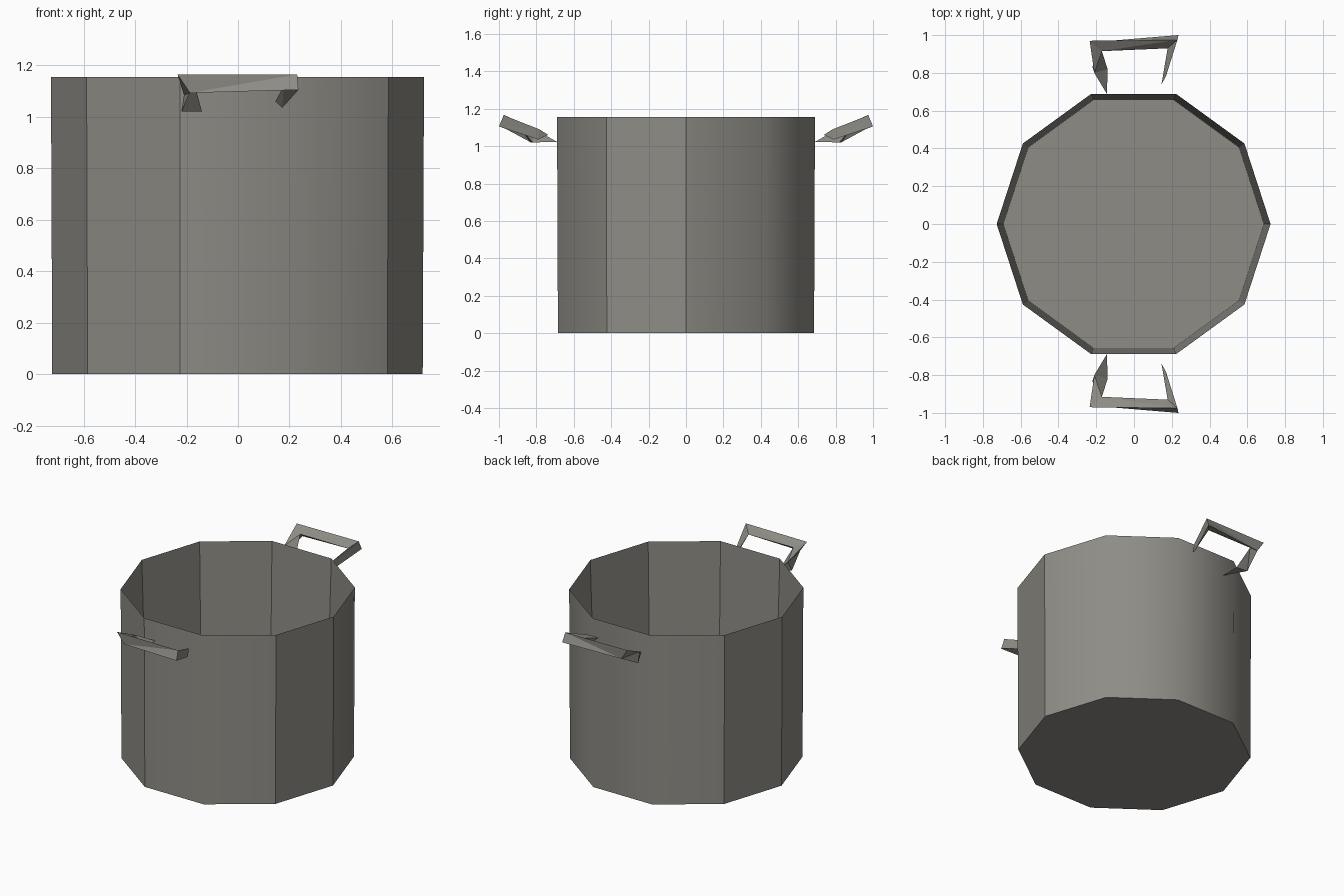
import bpy, bmesh, math

if "Cube" in bpy.data.objects:
    bpy.data.objects.remove(bpy.data.objects["Cube"])

metal = bpy.data.materials.new("warm_grey_metal")
metal.diffuse_color = (0.27, 0.262, 0.235, 1)
metal.use_nodes = True
metal.node_tree.nodes["Principled BSDF"].inputs["Base Color"].default_value = metal.diffuse_color


def add_object(name, bm):
    bmesh.ops.recalc_face_normals(bm, faces=bm.faces)
    me = bpy.data.meshes.new(name)
    bm.to_mesh(me)
    bm.free()
    me.materials.append(metal)
    ob = bpy.data.objects.new(name, me)
    bpy.context.collection.objects.link(ob)
    return ob


def bridge(bm, a, b):
    n = len(a)
    return [bm.faces.new((a[i], a[(i + 1) % n], b[(i + 1) % n], b[i])) for i in range(n)]


# Ten-sided pot: outer wall, rim and slightly tapered inner wall
SIDES = 10
SOFT = {36, 72, 108, 288}  # wall corners that are shaded smooth
bm = bmesh.new()
rings = []
for r, z in [(0.72, 0.0), (0.725, 1.155), (0.69, 0.03)]:
    rings.append([bm.verts.new((r * math.cos(math.tau * i / SIDES) - 0.002,
                                r * math.sin(math.tau * i / SIDES), z))
                  for i in range(SIDES)])
bm.faces.new(rings[0])
outer = bridge(bm, rings[0], rings[1])
bridge(bm, rings[1], rings[2])
bm.faces.new(rings[2])
for e in bm.edges:
    e.smooth = False
for f in outer:
    f.smooth = True
for i in range(SIDES):
    if i * 36 in SOFT:
        bm.edges.get((rings[0][i], rings[1][i])).smooth = True
add_object("pot_body", bm)

# Angular three-sided handle: foot, corner, corner, foot (top, lower, inner points)
SECTIONS = [
    [(-0.21, 0.80, 1.085), (-0.22, 0.83, 1.02), (-0.14, 0.82, 1.02)],
    [(-0.235, 0.97, 1.165), (-0.187, 0.965, 1.093), (-0.17, 0.915, 1.13)],
    [(0.23, 0.975, 1.165), (0.235, 1.0, 1.105), (0.178, 0.93, 1.12)],
    [(0.17, 0.785, 1.09), (0.172, 0.79, 1.035), (0.145, 0.737, 1.06)],
]
FOOT_TIP = (-0.143, 0.688, 1.022)


def handle(name, side):
    bm = bmesh.new()
    rs = [[bm.verts.new((x, y * side, z)) for x, y, z in s] for s in SECTIONS]
    for a, b in zip(rs, rs[1:]):
        bridge(bm, a, b)
    bm.faces.new(rs[-1])
    tip = bm.verts.new((FOOT_TIP[0], FOOT_TIP[1] * side, FOOT_TIP[2]))
    for i in range(3):
        bm.faces.new((rs[0][i], rs[0][(i + 1) % 3], tip))
    bmesh.ops.triangulate(bm, faces=bm.faces)
    add_object(name, bm)


handle("back_handle", 1)
handle("front_handle", -1)
